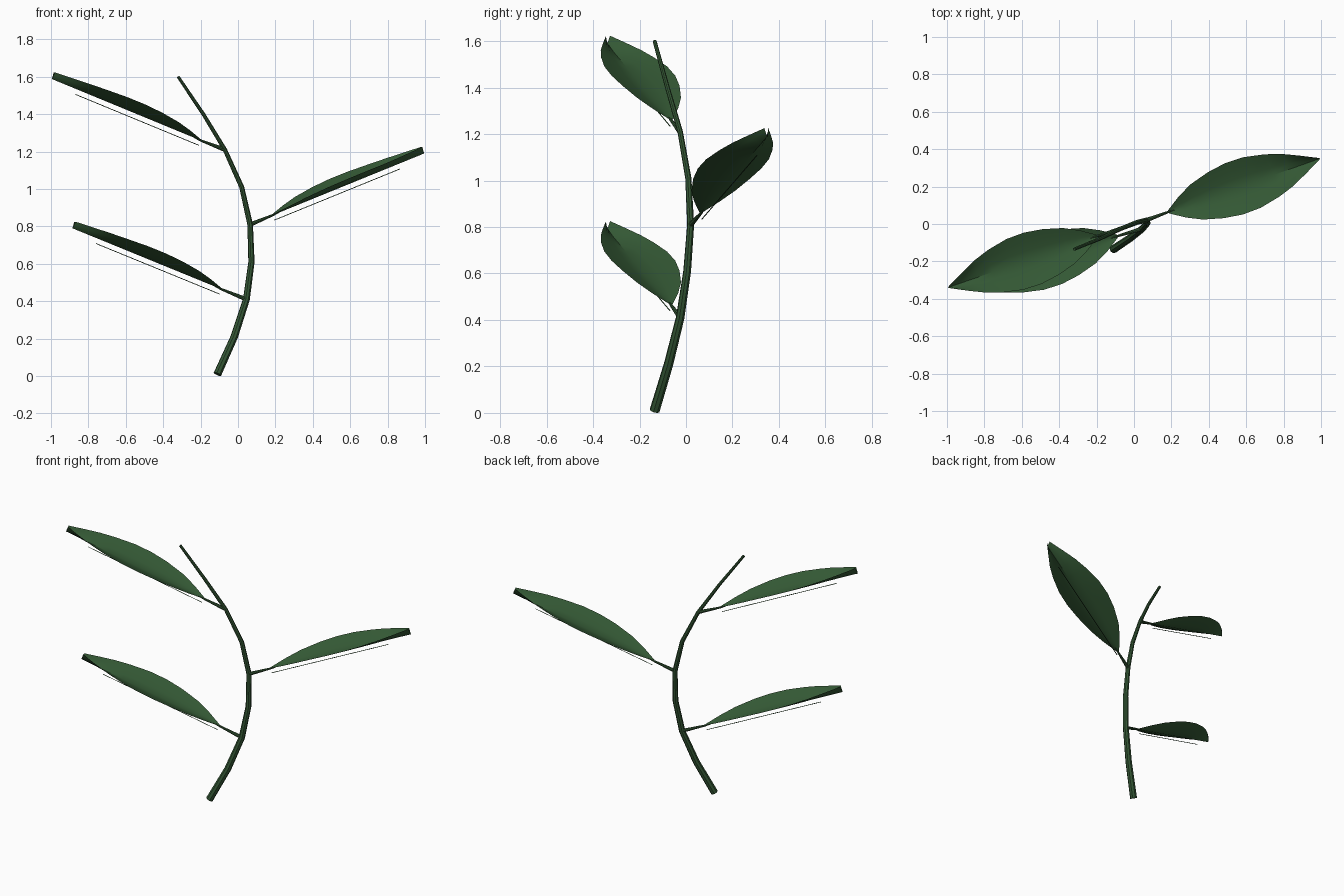
import bpy
import bmesh
from mathutils import Vector

cube = bpy.data.objects.get("Cube")
if cube:
    bpy.data.objects.remove(cube, do_unlink=True)


def make_material(name, rgb):
    mat = bpy.data.materials.new(name)
    mat.use_nodes = True
    mat.diffuse_color = (*rgb, 1)
    mat.node_tree.nodes["Principled BSDF"].inputs["Base Color"].default_value = (*rgb, 1)
    return mat


leaf_green = make_material("leaf green", (0.037, 0.107, 0.038))
stem_green = make_material("stem green", (0.034, 0.095, 0.035))


def select_only(obj):
    bpy.ops.object.select_all(action='DESELECT')
    obj.select_set(True)
    bpy.context.view_layer.objects.active = obj


def tube(name, points, radii, mat):
    """Tapered round tube with capped ends through the given points."""
    curve = bpy.data.curves.new(name, 'CURVE')
    curve.dimensions = '3D'
    curve.bevel_depth = 1
    curve.bevel_resolution = 2
    curve.use_fill_caps = True
    spline = curve.splines.new('POLY')
    spline.points.add(len(points) - 1)
    for p, co, r in zip(spline.points, points, radii):
        p.co = (*co, 1)
        p.radius = r
    curve.materials.append(mat)
    obj = bpy.data.objects.new(name, curve)
    bpy.context.collection.objects.link(obj)
    select_only(obj)
    bpy.ops.object.convert(target='MESH')
    bpy.ops.object.shade_smooth_by_angle()


# Leaf outline: position along the midrib, half width, lift of the edges
OUTLINE = [(0, .008, .004), (.1, .06, .02), (.2, .1, .033), (.33, .13, .043),
           (.45, .145, .047), (.57, .143, .047), (.7, .12, .044),
           (.8, .092, .042), (.9, .052, .04), (1, .009, .038)]
ACROSS = [-1, -.67, -.33, 0, .33, .67, 1]


def leaf(name, base, tip):
    """Trough-shaped blade with a thin rib hanging just below its fold."""
    base, tip = Vector(base), Vector(tip)
    along = tip - base
    side = Vector((0, 0, 1)).cross(along).normalized()
    up = along.cross(side).normalized()
    bm = bmesh.new()
    rows = [[bm.verts.new(base + along * t + side * (w * u) + up * (lift * abs(u) ** 1.3))
             for u in ACROSS] for t, w, lift in OUTLINE]
    for a, b in zip(rows, rows[1:]):
        for i in range(len(ACROSS) - 1):
            bm.faces.new((a[i], b[i], b[i + 1], a[i + 1]))
    bmesh.ops.recalc_face_normals(bm, faces=bm.faces)
    if sum(f.normal.z for f in bm.faces) < 0:
        bmesh.ops.reverse_faces(bm, faces=bm.faces)

    # Hair-thin rib
    start, end = base - up * .028, base + along * .83 - up * .028
    ring = [[bm.verts.new(p + side * s * .003 + up * h * .002)
             for s, h in ((-1, 0), (0, 1), (1, 0), (0, -1))] for p in (start, end)]
    for i in range(4):
        j = (i + 1) % 4
        bm.faces.new((ring[0][i], ring[0][j], ring[1][j], ring[1][i]))

    mesh = bpy.data.meshes.new(name)
    bm.to_mesh(mesh)
    bm.free()
    mesh.materials.append(leaf_green)
    obj = bpy.data.objects.new(name, mesh)
    bpy.context.collection.objects.link(obj)
    select_only(obj)
    bpy.ops.object.shade_smooth_by_angle()


# Curved main stem
STEM = [(-.11, -.135, .01), (-.02, -.075, .21), (.045, -.025, .41),
        (.072, .005, .61), (.065, .02, .81), (.02, .01, 1.01),
        (-.07, -.025, 1.21), (-.185, -.08, 1.4), (-.32, -.135, 1.6)]
tube("stem", STEM, [.022 - .0017 * i for i in range(len(STEM))], stem_green)

# Leaves, each on a tapered stalk
LEAVES = [("lower_right", STEM[2], (-.09, -.065, .465), (-.885, -.34, .79)),
          ("left", STEM[4], (.185, .065, .86), (.995, .35, 1.19)),
          ("upper_right", STEM[6], (-.2, -.065, 1.26), (-.995, -.34, 1.588))]
for label, joint, base, tip in LEAVES:
    inner = Vector(base).lerp(Vector(tip), .04)
    tube(label + "_stalk", [joint, base, inner], [.012, .006, .002], stem_green)
    leaf(label + "_leaf", base, tip)
